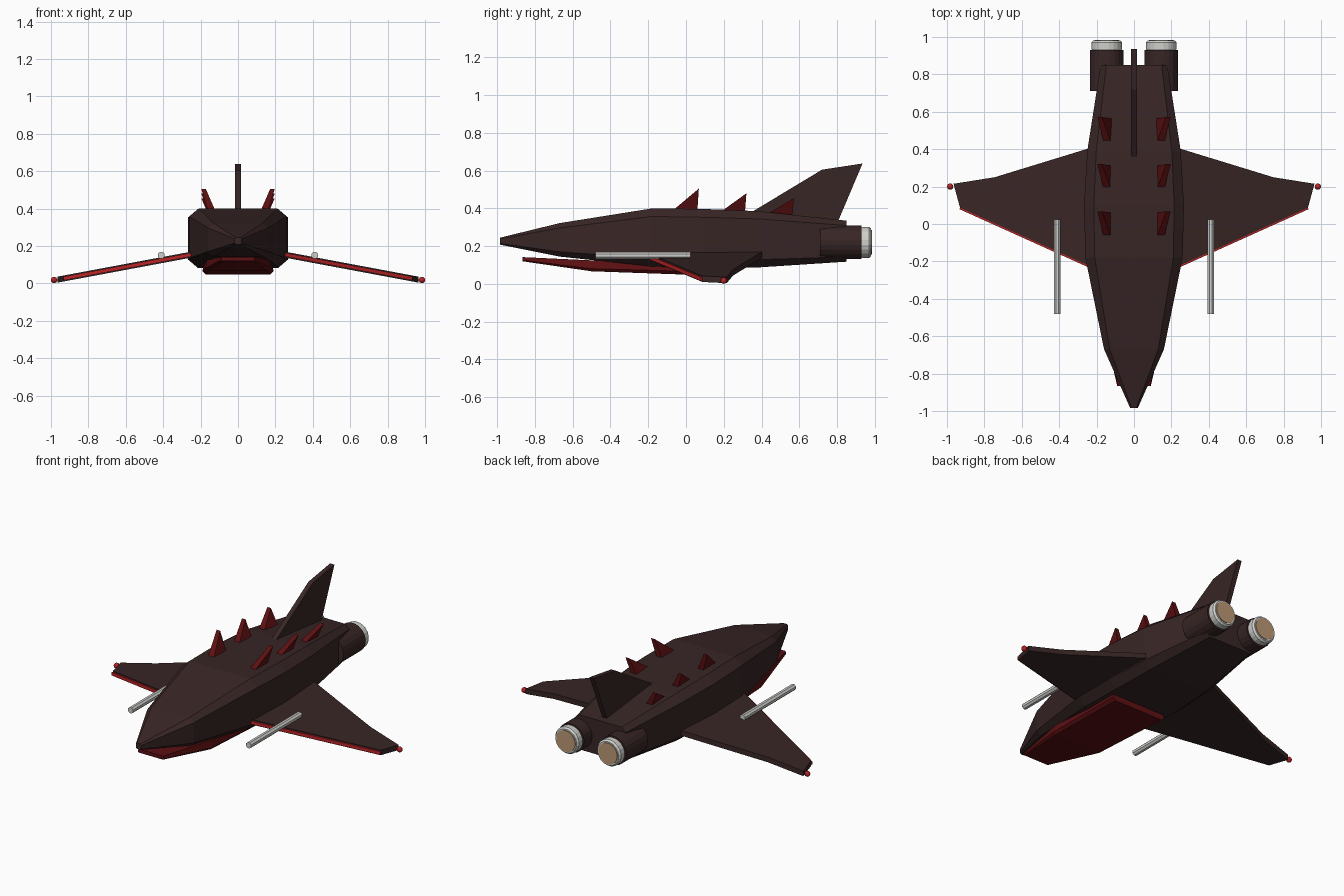
import bpy, bmesh, math
from mathutils import Vector

if "Cube" in bpy.data.objects:
    bpy.data.objects.remove(bpy.data.objects["Cube"])


def material(name, rgb):
    m = bpy.data.materials.new(name)
    m.diffuse_color = (*rgb, 1)
    m.use_nodes = True
    m.node_tree.nodes["Principled BSDF"].inputs["Base Color"].default_value = m.diffuse_color
    return m


HULL = material("dark brown hull", (0.040, 0.019, 0.019))
DARK_RED = material("dark red", (0.11, 0.005, 0.006))
RED = material("bright red", (0.50, 0.018, 0.020))
METAL = material("pale metal", (0.62, 0.62, 0.60))
GLOW = material("tan glow", (0.50, 0.32, 0.18))


def finish(name, bm, mat):
    bmesh.ops.recalc_face_normals(bm, faces=bm.faces[:])
    me = bpy.data.meshes.new(name)
    bm.to_mesh(me)
    bm.free()
    me.materials.append(mat)
    ob = bpy.data.objects.new(name, me)
    bpy.context.collection.objects.link(ob)
    return ob


def loft(name, rings, mat):
    """Skin a list of equal-length point rings and cap both ends."""
    bm = bmesh.new()
    vs = [[bm.verts.new(p) for p in r] for r in rings]
    n = len(vs[0])
    for a, b in zip(vs, vs[1:]):
        for i in range(n):
            j = (i + 1) % n
            bm.faces.new((a[i], a[j], b[j], b[i]))
    bm.faces.new(vs[0])
    bm.faces.new(vs[-1])
    return finish(name, bm, mat)


def slab(name, pts, offset, mat):
    """Extrude a polygon both ways along an offset vector."""
    o = Vector(offset)
    return loft(name, [[Vector(p) - o for p in pts], [Vector(p) + o for p in pts]], mat)


def lathe(name, x, z, profile, sides, mat):
    """Round part along y from (y, radius) pairs."""
    turn = [2 * math.pi * (i + 0.5) / sides for i in range(sides)]
    return loft(name, [[(x + r * math.cos(t), y, z + r * math.sin(t)) for t in turn]
                       for y, r in profile], mat)


# Fuselage: chamfered box sections (y, half width, bottom z, top z, chamfer)
def section(y, w, lo, hi, c):
    return [(-w + c, y, lo), (w - c, y, lo), (w, y, lo + c * 0.85), (w, y, hi - c * 0.85),
            (w - c, y, hi), (-w + c, y, hi), (-w, y, hi - c * 0.85), (-w, y, lo + c * 0.85)]


loft("fuselage", [section(*s) for s in (
    (-0.985, 0.02, 0.208, 0.245, 0.008),
    (-0.67, 0.16, 0.145, 0.322, 0.03),
    (-0.18, 0.26, 0.093, 0.40, 0.05),
    (0.10, 0.267, 0.083, 0.397, 0.052),
    (0.39, 0.25, 0.088, 0.385, 0.048),
    (0.85, 0.178, 0.118, 0.335, 0.03))], HULL)

# Belly plate under the nose
loft("belly_plate", [[(-w, y, lo + e), (-w + e, y, lo), (w - e, y, lo), (w, y, lo + e),
                      (w * 0.95, y, hi), (-w * 0.95, y, hi)]
                     for y, w, lo, hi, e in (
    (-0.865, 0.09, 0.120, 0.142, 0.006),
    (-0.50, 0.175, 0.067, 0.125, 0.014),
    (0.04, 0.19, 0.048, 0.11, 0.018))], DARK_RED)

# Tail fin
slab("tail_fin", [(0, 0.33, 0.37), (0, 0.72, 0.605), (0, 0.935, 0.638), (0, 0.815, 0.355),
                  (0, 0.8, 0.32), (0, 0.4, 0.35)], (0.015, 0, 0), HULL)


def wing_z(x):
    return 0.15 - (x - 0.27) * 0.187


for side, s in (("right", 1), ("left", -1)):
    # Drooping wing
    outline = [(0.2, -0.242), (0.93, 0.087), (0.965, 0.215), (0.745, 0.25), (0.2, 0.417)]
    slab(side + "_wing", [(s * x, y, wing_z(x)) for x, y in outline], (0, 0, 0.016), HULL)

    # Red strip on the leading edge
    strip = [(0.24, -0.224), (0.93, 0.087), (0.933, 0.079), (0.243, -0.232)]
    slab(side + "_wing_edge", [(s * x, y, wing_z(x)) for x, y in strip], (0, 0, 0.010), RED)

    # Wing tip lamp
    bm = bmesh.new()
    bmesh.ops.create_uvsphere(bm, u_segments=12, v_segments=8, radius=0.017)
    bmesh.ops.translate(bm, verts=bm.verts[:], vec=(s * 0.983, 0.2, 0.018))
    finish(side + "_tip_lamp", bm, RED)

    # Cannon
    lathe(side + "_cannon", s * 0.41, 0.15, [(-0.48, 0.0195), (0.025, 0.0195)], 8, METAL)

    # Engine, nozzle ring and glowing disc
    lathe(side + "_engine", s * 0.146, 0.22, [(0.71, 0.09), (0.93, 0.09)], 20, HULL)
    lathe(side + "_nozzle", s * 0.146, 0.22,
          [(0.92, 0.074), (0.936, 0.083), (0.97, 0.083), (0.981, 0.074)], 20, METAL)
    lathe(side + "_glow", s * 0.146, 0.22, [(0.97, 0.066), (0.985, 0.066)], 20, GLOW)

    # Back spikes, leaning outwards
    for i in range(3):
        y, base, tip = -0.075 + 0.252 * i, 0.385 - 0.008 * i, 0.505 - 0.025 * i
        rings = [[(s * (0.14 + k * 0.02), y, base), (s * (0.14 + k * 0.02), y + 0.135, base),
                  (s * (0.184 + k * 0.012), y + 0.143, tip)] for k in (-1, 1)]
        loft(f"{side}_spike_{i + 1}", rings, DARK_RED)
